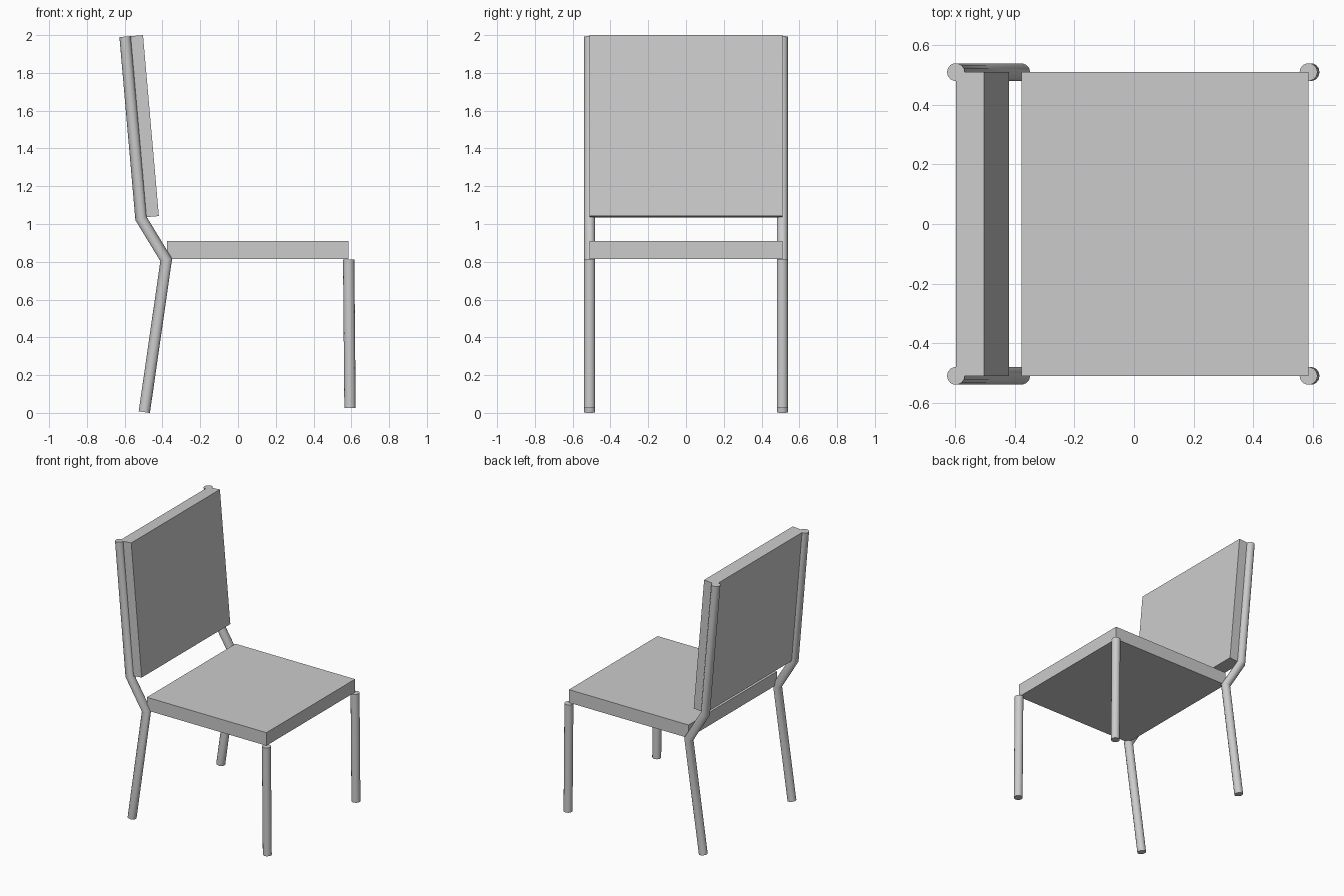
import bpy, bmesh, math
from mathutils import Vector

if "Cube" in bpy.data.objects:
    bpy.data.objects.remove(bpy.data.objects["Cube"])

RADIUS, SIDES, HALF_WIDTH = 0.03, 14, 0.51


def finish(name, bm, smooth=False):
    bmesh.ops.recalc_face_normals(bm, faces=bm.faces[:])
    mesh = bpy.data.meshes.new(name)
    bm.to_mesh(mesh)
    bm.free()
    ob = bpy.data.objects.new(name, mesh)
    bpy.context.collection.objects.link(ob)
    if smooth:
        bpy.ops.object.select_all(action='DESELECT')
        ob.select_set(True)
        bpy.context.view_layer.objects.active = ob
        bpy.ops.object.shade_smooth_by_angle(angle=math.radians(35))
    return ob


def slab(name, profile):
    """Extrude an x-z profile across the chair's width."""
    bm = bmesh.new()
    face = bm.faces.new([bm.verts.new((x, -HALF_WIDTH, z)) for x, z in profile])
    ext = bmesh.ops.extrude_face_region(bm, geom=[face])
    verts = [v for v in ext['geom'] if isinstance(v, bmesh.types.BMVert)]
    bmesh.ops.translate(bm, verts=verts, vec=(0, 2 * HALF_WIDTH, 0))
    return finish(name, bm)


def tube(name, path, y):
    """Round tube along an x-z path, with mitred bends and closed ends."""
    pts = [Vector((x, y, z)) for x, z in path]
    dirs = [(b - a).normalized() for a, b in zip(pts, pts[1:])]
    bm = bmesh.new()
    rings = []
    for i, p in enumerate(pts):
        before, after = dirs[max(i - 1, 0)], dirs[min(i, len(dirs) - 1)]
        t = (before + after).normalized()
        side = Vector((t.z, 0, -t.x)) / t.dot(after)
        ring = []
        for k in range(SIDES):
            a = 2 * math.pi * k / SIDES
            ring.append(bm.verts.new(
                p + RADIUS * (side * math.cos(a) + Vector((0, math.sin(a), 0)))))
        rings.append(ring)
    for r, s in zip(rings, rings[1:]):
        for k in range(SIDES):
            j = (k + 1) % SIDES
            bm.faces.new((r[k], r[j], s[j], s[k]))
    bm.faces.new(rings[0])
    bm.faces.new(rings[-1])
    return finish(name, bm, smooth=True)


# Seat cushion and leaning backrest
slab("seat", [(-0.377, 0.815), (0.586, 0.815), (0.586, 0.91), (-0.377, 0.91)])
slab("backrest", [(-0.514, 1.034), (-0.419, 1.042), (-0.503, 2.0), (-0.598, 1.992)])

# Bent rear legs that run up behind the backrest, and straight front legs
for label, y in (("right", -HALF_WIDTH), ("left", HALF_WIDTH)):
    tube(f"rear_leg_{label}",
         [(-0.496, 0.004), (-0.38, 0.81), (-0.514, 1.03), (-0.598, 1.992)], y)
    tube(f"front_leg_{label}", [(0.593, 0.025), (0.586, 0.812)], y)
